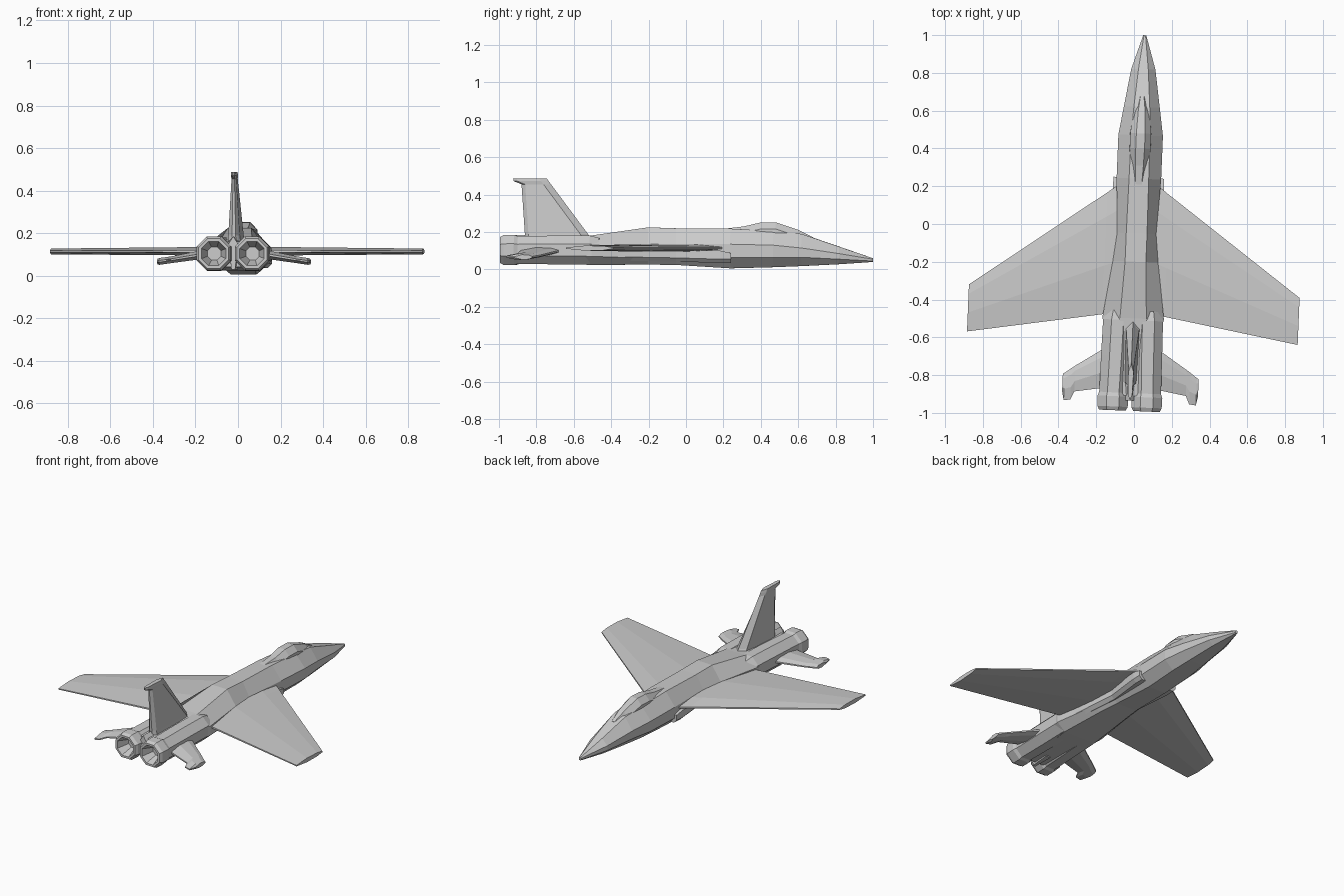
import bpy, bmesh, math
from mathutils import Matrix

# The whole aircraft sits slightly yawed on the grid
PLACE = Matrix.Translation((0.016, 0, 0)) @ Matrix.Rotation(-0.041, 4, 'Z')


def loft(name, rings, mirror=False):
    """Skin a list of equal-length point rings, capping both ends."""
    bm = bmesh.new()
    rows = [[bm.verts.new(p) for p in ring] for ring in rings]
    n = len(rows[0])
    for a, b in zip(rows, rows[1:]):
        for i in range(n):
            j = (i + 1) % n
            bm.faces.new((a[i], a[j], b[j], b[i]))
    bm.faces.new(rows[0])
    bm.faces.new(rows[-1])
    bmesh.ops.recalc_face_normals(bm, faces=bm.faces)
    mesh = bpy.data.meshes.new(name)
    bm.to_mesh(mesh)
    bm.free()
    obj = bpy.data.objects.new(name, mesh)
    bpy.context.collection.objects.link(obj)
    obj.matrix_world = PLACE
    if mirror:
        obj.modifiers.new("Mirror", 'MIRROR').use_clip = False
    return obj


def body_ring(y, top_w, w, bot_w, bot, low, high, top):
    """Eight-sided fuselage section."""
    right = [(bot_w, bot), (w, low), (w, high), (top_w, top)]
    pts = right + [(-x, z) for x, z in reversed(right)]
    return [(x, y, z) for x, z in pts]


def octagon(x, y, z, r):
    return [(x + r * math.cos(math.pi * (i + .5) / 4), y,
             z + r * math.sin(math.pi * (i + .5) / 4)) for i in range(8)]


def foil(x, lead, trail, z, t):
    """Flat faceted wing section with blunt edges."""
    half = [(0, .25), (.2, .85), (.6, 1), (1, .25)]
    top = [(x, lead + (trail - lead) * f, z + t * h / 2) for f, h in half]
    bot = [(x, lead + (trail - lead) * f, z - t * h / 2) for f, h in reversed(half)]
    return top + bot


# Fuselage: y, top/side/bottom half widths, then heights
loft("fuselage", [body_ring(*s) for s in (
    (1.0, .004, .008, .004, .040, .045, .055, .060),
    (.82, .026, .064, .034, .028, .055, .085, .122),
    (.62, .042, .095, .050, .018, .065, .115, .190),
    (.47, .050, .118, .060, .012, .065, .130, .205),
    (.24, .052, .118, .060, .006, .065, .135, .218),
    (-.05, .055, .103, .070, .024, .060, .135, .220),
    (-.20, .055, .120, .085, .026, .060, .135, .225),
    (-.50, .070, .163, .110, .024, .070, .130, .182),
    (-.65, .060, .130, .090, .030, .065, .130, .170),
    (-.91, .040, .080, .050, .040, .065, .130, .160))])

# Canopy
loft("canopy", [[(-w, y, .14), (-w * .95, y, z - .035), (-w * .4, y, z),
                 (w * .4, y, z), (w * .95, y, z - .035), (w, y, .14)]
                for y, w, z in ((.68, .022, .172), (.60, .045, .212),
                                (.48, .058, .252), (.40, .058, .251),
                                (.31, .052, .230), (.20, .040, .217))])

# Side air intakes fading back under the wings
loft("air_intake", [[(.07, y, lo), (w - .02, y, lo), (w, y, lo + .02), (w, y, hi), (.07, y, hi)]
                    for y, w, lo, hi in ((.245, .134, .035, .088), (.19, .136, .035, .100),
                                         (-.05, .112, .042, .105), (-.48, .155, .050, .105))],
     mirror=True)

# Main wings
loft("wing", [foil(.05, .245, -.466, .115, .042),
              foil(.165, .160, -.485, .115, .040),
              foil(.876, -.356, -.605, .114, .027)], mirror=True)

# Tailplanes, drooping, with a small rear spur at each tip
tail_outline = ((.10, -.635, -.875, .105, .046), (.17, -.68, -.878, .096, .040),
                (.295, -.762, -.899, .075, .032), (.315, -.776, -.943, .072, .032),
                (.350, -.802, -.947, .067, .032), (.360, -.808, -.90, .066, .026))
loft("tailplane", [foil(*s) for s in tail_outline], mirror=True)

# Engine nacelles
loft("engine_nacelle", [octagon(x, y, .104, r) for x, y, r in (
    (.080, -.46, .070), (.082, -.51, .083), (.085, -.70, .083), (.090, -.91, .080))],
     mirror=True)

# Hollow exhaust nozzles
loft("exhaust_nozzle", [octagon(.090, y, .104, r) for y, r in (
    (-.89, .078), (-.915, .088), (-.97, .087), (-.990, .076),
    (-.990, .062), (-.93, .040), (-.915, .034))], mirror=True)

# Tail fin: height, leading y, trailing y, half thickness
loft("tail_fin", [[(0, lead, z), (t, lead - .04, z), (t * .8, trail + .02, z), (t * .25, trail, z),
                   (-t * .25, trail, z), (-t * .8, trail + .02, z), (-t, lead - .04, z)]
                  for z, lead, trail, t in ((.14, -.490, -.860, .040), (.19, -.525, -.862, .034),
                                            (.455, -.722, -.880, .014), (.472, -.735, -.922, .016),
                                            (.487, -.745, -.925, .014))])

# Tapered keel between the nozzles
loft("tail_keel", [[(-w, y, .15), (0, y, .185), (w, y, .15), (w * .4, y, .03), (-w * .4, y, .03)]
                   for y, w in ((-.80, .040), (-.935, .022))])
